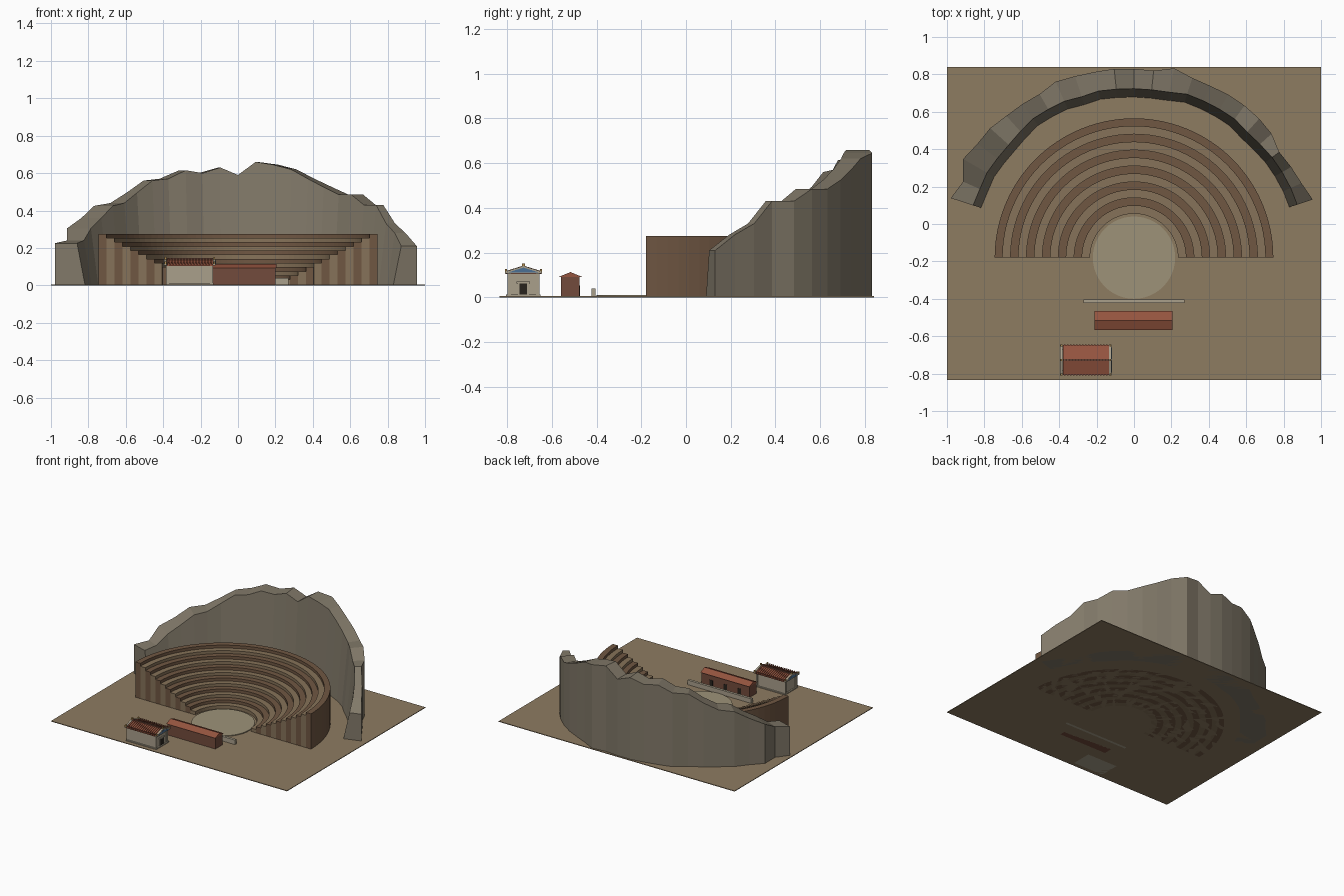
import bpy, math, random

if "Cube" in bpy.data.objects:
    bpy.data.objects.remove(bpy.data.objects["Cube"])

random.seed(4)
CY = -0.18  # centre of the theatre circle


def mat(name, r, g, b):
    m = bpy.data.materials.new(name)
    m.diffuse_color = (r, g, b, 1)
    m.use_nodes = True
    m.node_tree.nodes["Principled BSDF"].inputs["Base Color"].default_value = m.diffuse_color
    return m


EARTH = mat("earth", .27, .20, .12)
ROCK = mat("rock", .22, .19, .14)
SEAT_A = mat("seat_light", .24, .17, .10)
SEAT_B = mat("seat_dark", .16, .095, .055)
SAND = mat("sand", .34, .29, .19)
BRICK = mat("brick", .17, .07, .045)
TILE = mat("tile", .30, .09, .05)
STONE = mat("stone", .40, .35, .26)
DARK = mat("dark", .02, .016, .012)
BLUE = mat("blue", .07, .16, .30)
GOLD = mat("gold", .45, .27, .08)


def mesh(name, verts, faces, m):
    d = bpy.data.meshes.new(name)
    d.from_pydata(verts, [], faces)
    o = bpy.data.objects.new(name, d)
    bpy.context.collection.objects.link(o)
    d.materials.append(m)
    return o


def box(name, x0, x1, y0, y1, z0, z1, m):
    v = [(x, y, z) for z in (z0, z1) for x, y in ((x0, y0), (x1, y0), (x1, y1), (x0, y1))]
    f = [(3, 2, 1, 0), (4, 5, 6, 7)] + [(i, (i + 1) % 4, (i + 1) % 4 + 4, i + 4) for i in range(4)]
    return mesh(name, v, f, m)


def prism_x(name, x0, x1, prof, m):
    """Extrude a y-z outline along x."""
    n = len(prof)
    v = [(x, y, z) for x in (x0, x1) for y, z in prof]
    f = [tuple(reversed(range(n))), tuple(range(n, 2 * n))]
    f += [(i, (i + 1) % n, (i + 1) % n + n, i + n) for i in range(n)]
    return mesh(name, v, f, m)


def arc_wall(name, sections, m):
    """Skin a row of four-sided (radius, z) sections placed at angles."""
    v, f = [], []
    for a, sec in sections:
        v += [(r * math.cos(a), CY + r * math.sin(a), z) for r, z in sec]
    for k in range(len(sections) - 1):
        for j in range(4):
            a, b = k * 4 + j, k * 4 + (j + 1) % 4
            f.append((a, b, b + 4, a + 4))
    e = len(v) - 4
    f += [(3, 2, 1, 0), (e, e + 1, e + 2, e + 3)]
    return mesh(name, v, f, m)


# Ground and round orchestra floor
box("ground", -1, 1, -.835, .84, 0, .005, EARTH)
bpy.ops.mesh.primitive_cylinder_add(vertices=48, radius=.22, depth=.01, location=(0, CY, .006))
bpy.context.object.name = "orchestra_floor"
bpy.context.object.data.materials.append(SAND)

# Stepped half rings of seating
N, R0, W = 12, .235, .0425
for i in range(N):
    r, h = R0 + i * W, .275 - (N - 1 - i) * .0222
    secs = [(math.pi * k / 48, [(r, 0), (r + W, 0), (r + W, h), (r, h)]) for k in range(49)]
    arc_wall(f"seat_tier_{i + 1}", secs, SEAT_B if i % 2 else SEAT_A)

# Jagged cliff behind, from the left end to the right end in 6 degree steps
outer = [1.03, 1.0, 1.055, 1.035, 1.035, 1.02, 1.015, 1.01, 1.03, 1.02, 1.015, 1.015, 1.01,
         1.005, 1.035, 1.01, 1.005, 1.007, 1.005, 1.0, .99, .96, .97, .98, 1.005]
tops = [.225, .24, .305, .36, .425, .44, .495, .56, .57, .615, .60, .63, .59,
        .66, .645, .62, .57, .525, .485, .485, .43, .43, .33, .28, .21]
secs = []
for k, (ro, h) in enumerate(zip(outer, tops)):
    ri = .91 + (random.random() - .5) * .02
    a = math.radians(162 - 6 * k)
    secs.append((a, [(ri, h), (ro, h), (ro, 0), (ri - .045, 0)]))
arc_wall("cliff", secs, ROCK)

# Low stage wall
box("stage_wall", -.27, .27, -.423, -.404, 0, .04, STONE)

# Stage building with gabled roof and three doors
box("stage_building", -.205, .2, -.56, -.476, 0, .094, BRICK)
prism_x("stage_roof", -.21, .205, [(-.568, .092), (-.466, .092), (-.517, .113)], TILE)
for x in (-.12, 0, .12):
    box("stage_door", x - .014, x + .014, -.478, -.474, .005, .052, DARK)

# Temple body
TY = -.727
box("temple_base", -.385, -.13, TY - .077, TY + .077, 0, .012, STONE)
box("temple_body", -.375, -.14, TY - .068, TY + .068, .01, .106, STONE)
for x in (-.378, -.143):
    for s in (-1, 1):
        y = TY + s * .064
        box("temple_pilaster", x - .006, x + .008, y - .008, y + .008, .01, .106, STONE)
box("temple_door", -.145, -.136, TY - .017, TY + .017, .012, .062, DARK)
for s in (-1, 1):
    y = TY + s * .021
    box("door_jamb", -.145, -.134, y - .004, y + .004, .012, .066, STONE)
box("door_lintel", -.145, -.133, TY - .03, TY + .03, .062, .071, STONE)

# Temple roof, gable ends, tile ribs and ornaments
prism_x("temple_roof", -.38, -.135, [(TY - .08, .104), (TY + .08, .104), (TY + .08, .112),
                                     (TY, .137), (TY - .08, .112)], TILE)
for x in (-.388, -.127):
    prism_x("gable_end", x - .007, x + .007, [(TY - .083, .106), (TY + .083, .106), (TY + .083, .115),
                                              (TY, .141), (TY - .083, .115)], STONE)
    d = -.0085 if x < -.2 else .0085
    prism_x("blue_gable", min(x, x + d), max(x, x + d),
            [(TY - .066, .112), (TY + .066, .112), (TY, .133)], BLUE)
    box("gable_finial", x - .005, x + .005, TY - .006, TY + .006, .138, .152, GOLD)
    for s in (-1, 1):
        y = TY + s * .078
        box("corner_finial", x - .005, x + .005, y - .005, y + .005, .113, .127, GOLD)
for k in range(15):
    x = -.37 + k * .0161
    prism_x("roof_rib", x - .003, x + .003, [(TY - .081, .108), (TY + .081, .108), (TY + .081, .117),
                                             (TY, .142), (TY - .081, .117)], TILE)
    for s in (-1, 1):
        y = TY + s * .08
        box("eave_tile", x - .004, x + .004, y - .003, y + .003, .108, .122, TILE)
box("roof_ridge", -.38, -.135, TY - .005, TY + .005, .134, .145, BRICK)
